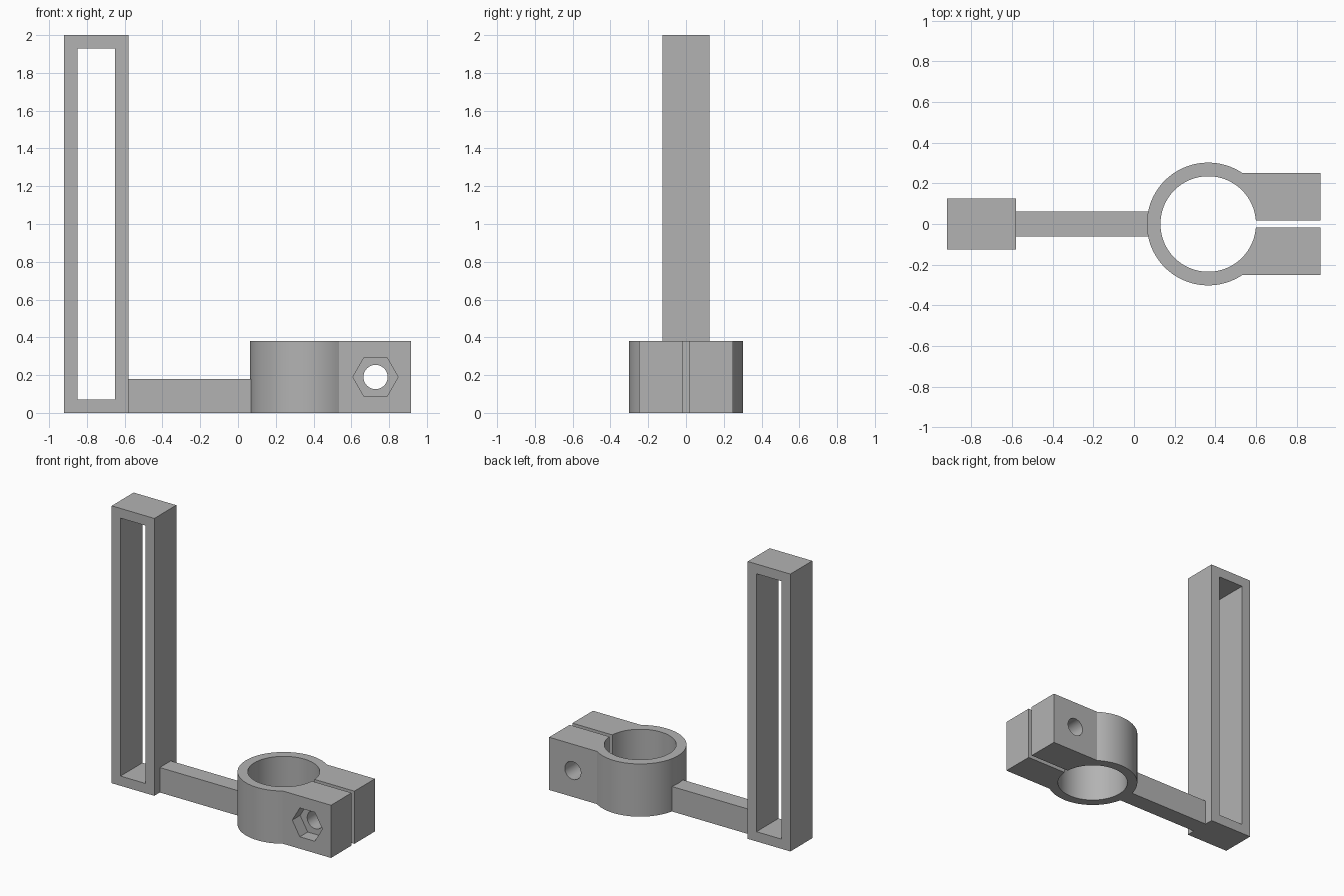
import bpy, bmesh
from math import asin, cos, sin, pi, radians
from mathutils import Matrix, Vector

cube = bpy.data.objects.get("Cube")
if cube:
    bpy.data.objects.remove(cube, do_unlink=True)

grey = bpy.data.materials.new("plain grey")
grey.use_nodes = True
colour = (0.45, 0.45, 0.45, 1)
grey.diffuse_color = colour
grey.node_tree.nodes["Principled BSDF"].inputs["Base Color"].default_value = colour


def finish(name, bm):
    bmesh.ops.recalc_face_normals(bm, faces=bm.faces)
    mesh = bpy.data.meshes.new(name)
    bm.to_mesh(mesh)
    bm.free()
    obj = bpy.data.objects.new(name, mesh)
    bpy.context.collection.objects.link(obj)
    mesh.materials.append(grey)
    return obj


def box(name, low, high):
    low, high = Vector(low), Vector(high)
    bm = bmesh.new()
    bmesh.ops.create_cube(bm, size=1)
    bmesh.ops.scale(bm, vec=high - low, verts=bm.verts)
    bmesh.ops.translate(bm, vec=(low + high) / 2, verts=bm.verts)
    return finish(name, bm)


def bar_along_y(name, x, z, radius, sides, y0, y1):
    """Prism along y with corners on the x axis."""
    bm = bmesh.new()
    bmesh.ops.create_cone(bm, cap_ends=True, segments=sides, radius1=radius,
                          radius2=radius, depth=y1 - y0)
    # Vertices start on the local y axis, so turn them onto x first
    turn = Matrix.Rotation(pi / 2, 4, "X") @ Matrix.Rotation(pi / 2, 4, "Z")
    bmesh.ops.transform(bm, verts=bm.verts,
                        matrix=Matrix.Translation((x, (y0 + y1) / 2, z)) @ turn)
    return finish(name, bm)


def cut(obj, cutter):
    mod = obj.modifiers.new("cut", "BOOLEAN")
    mod.operation, mod.solver, mod.object = "DIFFERENCE", "EXACT", cutter
    bpy.context.view_layer.objects.active = obj
    bpy.ops.object.modifier_apply(modifier=mod.name)
    bpy.data.objects.remove(cutter, do_unlink=True)


def arc(cx, radius, start, end, steps):
    angles = [start + (end - start) * i / steps for i in range(steps + 1)]
    return [(cx + radius * cos(a), radius * sin(a)) for a in angles]


# Upright frame with a long slot
frame = box("slotted_upright", (-0.92, -0.125, 0), (-0.58, 0.125, 2))
cut(frame, box("slot_cutter", (-0.85, -0.3, 0.07), (-0.65, 0.3, 1.93)))

# Connecting arm, ending inside the ring wall
box("connecting_arm", (-0.58, -0.0625, 0), (0.1, 0.0625, 0.18))

# Split ring clamp: one outline of ring and two ears, extruded
cx, outer, inner = 0.365, 0.302, 0.235
ear, slit, tip, height = 0.25, 0.016, 0.917, 0.38
a, b = asin(ear / outer), asin(slit / inner)
outline = arc(cx, outer, a, 2 * pi - a, 64)
outline += [(tip, -ear), (tip, -slit)]
outline += arc(cx, inner, 2 * pi - b, b, 80)
outline += [(tip, slit), (tip, ear)]
bm = bmesh.new()
face = bm.faces.new([bm.verts.new((x, y, 0)) for x, y in outline])
extruded = bmesh.ops.extrude_face_region(bm, geom=[face])["geom"]
top = [v for v in extruded if isinstance(v, bmesh.types.BMVert)]
bmesh.ops.translate(bm, vec=(0, 0, height), verts=top)
clamp = finish("ring_clamp", bm)

# Bolt hole through both ears, nut recess in the front ear
bolt_x, bolt_z = 0.728, 0.19
cut(clamp, bar_along_y("bolt_cutter", bolt_x, bolt_z, 0.064, 48, -0.4, 0.4))
cut(clamp, bar_along_y("nut_cutter", bolt_x, bolt_z, 0.12, 6, -0.4, -ear + 0.09))

bpy.ops.object.select_all(action="DESELECT")
clamp.select_set(True)
bpy.context.view_layer.objects.active = clamp
bpy.ops.object.shade_smooth_by_angle(angle=radians(25))
